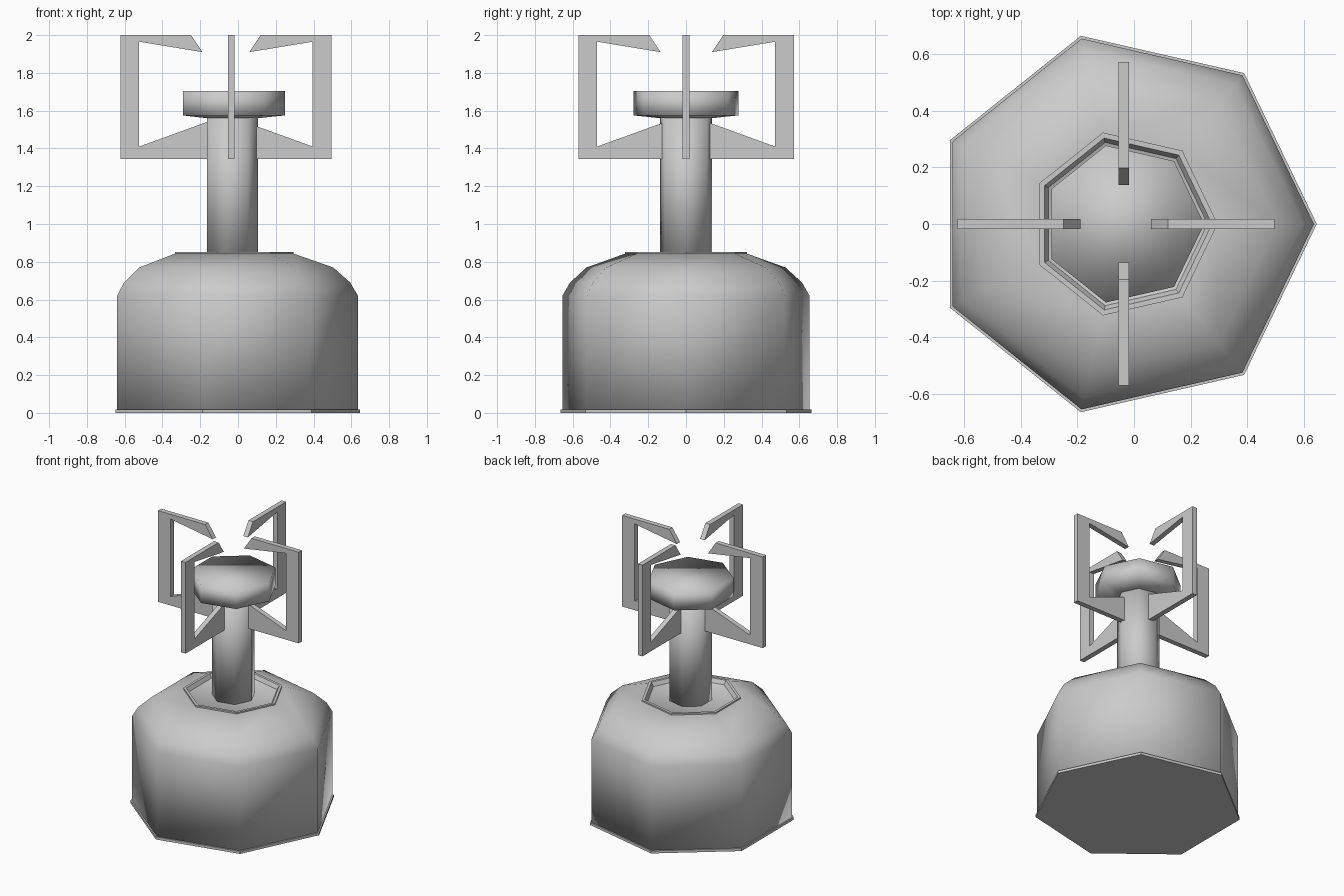
import bpy, bmesh
from math import cos, sin, pi
from mathutils import Vector

if "Cube" in bpy.data.objects:
    bpy.data.objects.remove(bpy.data.objects["Cube"])

SIDES = 7
CX = -0.036          # shared axis of the seven-sided parts


def finish(name, bm, smooth):
    bmesh.ops.recalc_face_normals(bm, faces=bm.faces)
    for f in bm.faces:
        f.smooth = smooth
    mesh = bpy.data.meshes.new(name)
    bm.to_mesh(mesh)
    bm.free()
    ob = bpy.data.objects.new(name, mesh)
    bpy.context.collection.objects.link(ob)
    return ob


def lathe(name, profile, smooth=True, closed=False):
    """Seven-sided turned part from (radius, z) points, capped or closed into a ring."""
    bm = bmesh.new()
    rings = []
    for r, z in profile:
        rings.append([bm.verts.new((CX + r * cos(2 * pi * i / SIDES),
                                    r * sin(2 * pi * i / SIDES), z))
                      for i in range(SIDES)])
    pairs = list(zip(rings, rings[1:]))
    if closed:
        pairs.append((rings[-1], rings[0]))
    else:
        bm.faces.new(rings[0])
        bm.faces.new(rings[-1])
    for a, b in pairs:
        for i in range(SIDES):
            j = (i + 1) % SIDES
            bm.faces.new((a[i], a[j], b[j], b[i]))
    return finish(name, bm, smooth)


def bracket(name, outer, direction, side, thickness=0.036):
    """C-shaped flat bracket; profile is (distance inward from outer edge, z)."""
    profile = [(0, 1.345), (0.5, 1.345), (0.5, 1.555), (0.10, 1.41),
               (0.10, 1.965), (0.435, 1.91), (0.375, 2.0), (0, 2.0)]
    bm = bmesh.new()
    base = Vector(outer) - Vector(side) * thickness / 2
    verts = [bm.verts.new(base - Vector(direction) * d + Vector((0, 0, z)))
             for d, z in profile]
    face = bm.faces.new(verts)
    ext = bmesh.ops.extrude_face_region(bm, geom=[face])
    moved = [v for v in ext["geom"] if isinstance(v, bmesh.types.BMVert)]
    bmesh.ops.translate(bm, verts=moved, vec=Vector(side) * thickness)
    return finish(name, bm, False)


# base flange
lathe("base_flange", [(0.681, 0), (0.681, 0.018)], smooth=False)

# drum with rounded shoulder and shallow recessed top
lathe("drum", [(0.671, 0.01), (0.671, 0.62), (0.63, 0.69), (0.54, 0.77),
               (0.325, 0.845), (0.29, 0.822)])

# thin rim around the recess
lathe("drum_rim", [(0.331, 0.843), (0.331, 0.853), (0.311, 0.853), (0.295, 0.825)],
      smooth=False, closed=True)

# central column
lathe("column", [(0.142, 0.81), (0.142, 1.57)])

# head plate with slightly tapered underside
lathe("head", [(0.142, 1.56), (0.284, 1.575), (0.284, 1.705)])

# four brackets around the head
for label, outer, d, s in (
        ("left", (-0.623, 0, 0), (-1, 0, 0), (0, 1, 0)),
        ("right", (0.495, 0, 0), (1, 0, 0), (0, 1, 0)),
        ("back", (CX, 0.572, 0), (0, 1, 0), (1, 0, 0)),
        ("front", (CX, -0.57, 0), (0, -1, 0), (1, 0, 0))):
    bracket("bracket_" + label, outer, d, s)
